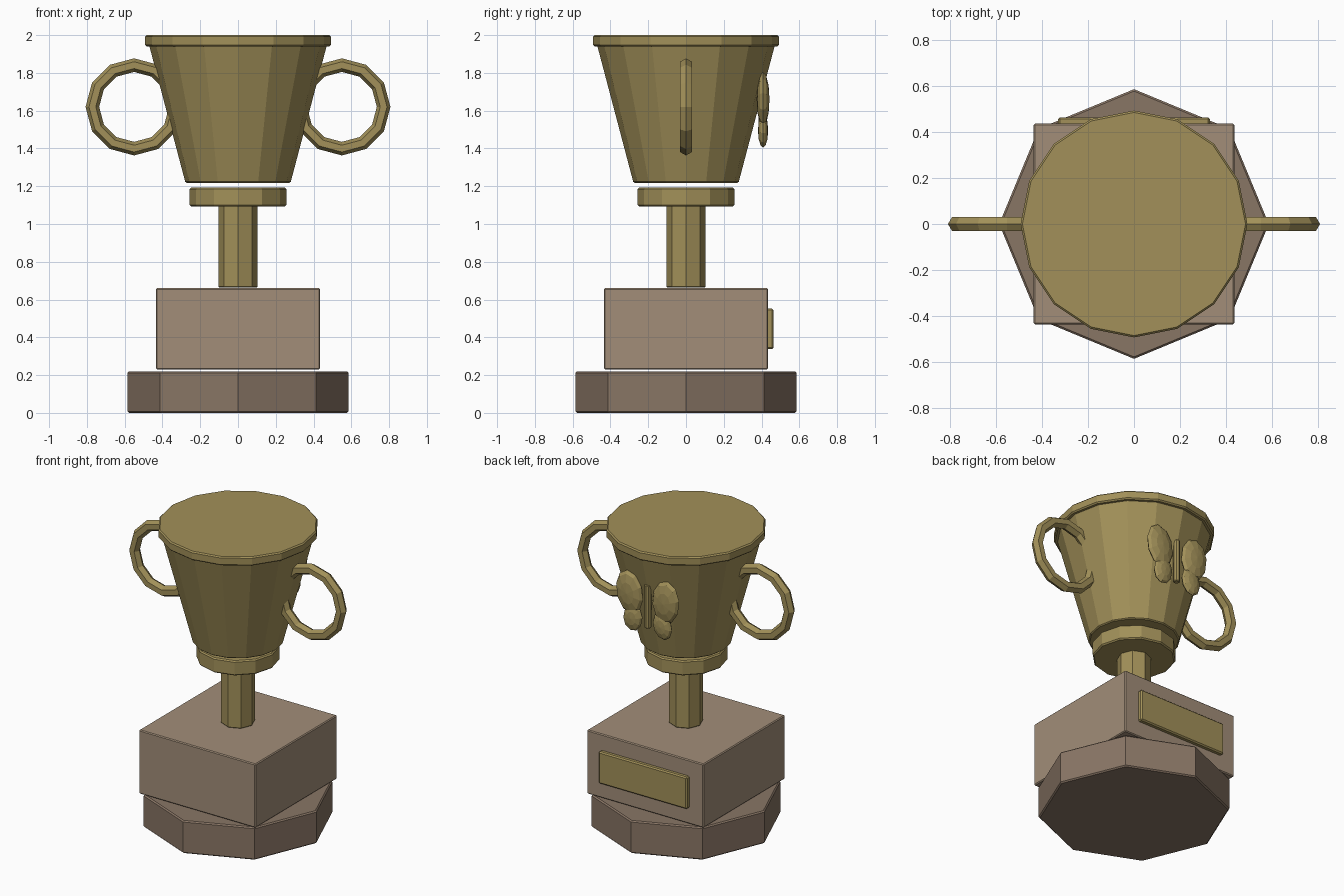
import bpy
from math import pi

if "Cube" in bpy.data.objects:
    bpy.data.objects.remove(bpy.data.objects["Cube"])


def material(name, rgb):
    m = bpy.data.materials.new(name)
    m.diffuse_color = (*rgb, 1)
    m.use_nodes = True
    m.node_tree.nodes["Principled BSDF"].inputs["Base Color"].default_value = m.diffuse_color
    return m


GOLD = material("gold", (0.36, 0.28, 0.10))
WOOD = material("wood", (0.36, 0.27, 0.19))
DARK = material("dark_wood", (0.25, 0.18, 0.13))


def finish(name, mat, bevel=0.0):
    """Name the active object, colour it, and chamfer its sharp edges."""
    o = bpy.context.object
    o.name = name
    o.data.materials.append(mat)
    bpy.ops.object.transform_apply(location=False, rotation=True, scale=True)
    if bevel:
        b = o.modifiers.new("chamfer", 'BEVEL')
        b.width = bevel
        b.segments = 1
        b.limit_method = 'ANGLE'
        b.angle_limit = 1.0
    return o


def drum(name, sides, r1, r2, z1, z2, mat, bevel=0.006):
    bpy.ops.mesh.primitive_cone_add(vertices=sides, radius1=r1, radius2=r2,
                                    depth=z2 - z1, location=(0, 0, (z1 + z2) / 2))
    return finish(name, mat, bevel)


def box(name, size, loc, mat, bevel=0.006):
    bpy.ops.mesh.primitive_cube_add(size=1, location=loc)
    bpy.context.object.scale = size
    return finish(name, mat, bevel)


# Plinth
drum("octagonal_base", 8, 0.585, 0.585, 0.0, 0.22, DARK, 0.008)
box("plinth_block", (0.87, 0.87, 0.43), (0, 0, 0.445), WOOD)
box("plaque", (0.66, 0.04, 0.215), (0, 0.443, 0.445), GOLD, 0.008)

# Stem, collar, cup and rim
drum("stem", 8, 0.104, 0.104, 0.665, 1.10, GOLD, 0.004)
drum("collar", 12, 0.256, 0.256, 1.092, 1.192, GOLD, 0.008)
drum("cup", 16, 0.278, 0.47, 1.218, 1.945, GOLD)
drum("rim", 16, 0.492, 0.492, 1.94, 2.0, GOLD, 0.008)

# Butterfly body
bpy.ops.mesh.primitive_cylinder_add(vertices=8, radius=0.022, depth=0.29,
                                    location=(0, 0.405, 1.60))
finish("butterfly_body", GOLD, 0.004)

for side, s in (("left", -1), ("right", 1)):
    # Ring handle
    bpy.ops.mesh.primitive_torus_add(major_segments=12, minor_segments=6,
                                     major_radius=0.221, minor_radius=0.036,
                                     location=(s * 0.55, 0, 1.62),
                                     rotation=(pi / 2, 0, 0))
    finish(side + "_handle", GOLD)
    # Flattened butterfly wings
    for part, x, z, size, tilt in (("upper", 0.135, 1.66, (0.10, 0.034, 0.145), 0.12),
                                   ("lower", 0.11, 1.495, (0.07, 0.027, 0.092), -0.2)):
        bpy.ops.mesh.primitive_uv_sphere_add(segments=10, ring_count=6, radius=1,
                                             rotation=(pi / 2, 0, 0))
        o = finish(f"{side}_{part}_wing", GOLD)
        o.scale = size
        o.rotation_euler = (0, s * tilt, 0)
        o.location = (s * x, 0.408, z)
